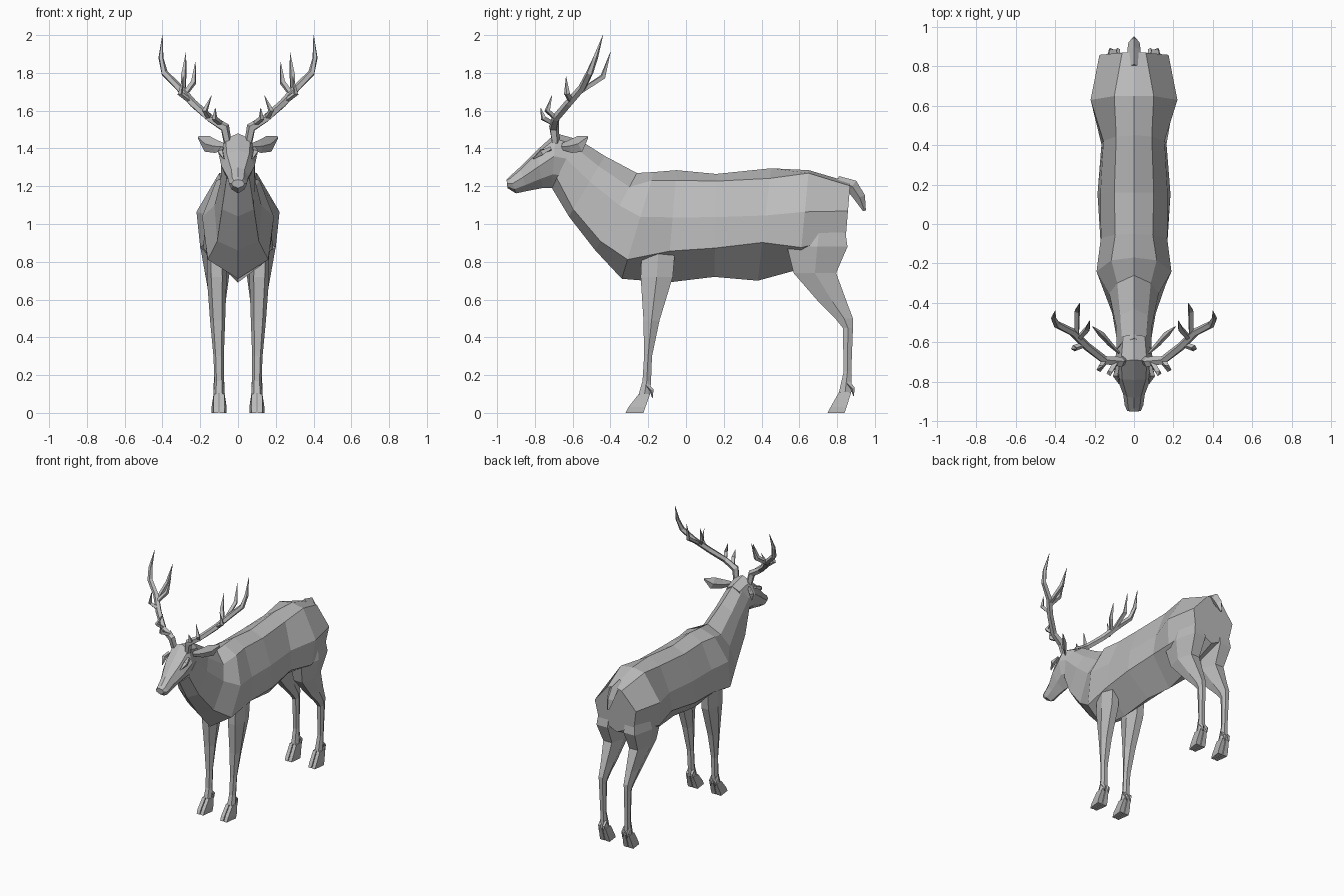
import bpy
import bmesh
from mathutils import Vector

default_cube = bpy.data.objects.get("Cube")
if default_cube:
    bpy.data.objects.remove(default_cube, do_unlink=True)

# One plain coat colour
coat = bpy.data.materials.new("grey_coat")
coat.use_nodes = True
grey = (0.5, 0.5, 0.5, 1.0)
coat.diffuse_color = grey
coat.node_tree.nodes["Principled BSDF"].inputs["Base Color"].default_value = grey


def loft(bm, rings):
    """Skin a list of closed rings and cap both ends."""
    loops = [[bm.verts.new(p) for p in ring] for ring in rings]
    count = len(loops[0])
    for a, b in zip(loops, loops[1:]):
        for i in range(count):
            j = (i + 1) % count
            bm.faces.new((a[i], a[j], b[j], b[i]))
    bm.faces.new(loops[0])
    bm.faces.new(loops[-1])


def finish(name, bm, paired=False):
    """Turn a bmesh into a flat shaded object, mirrored if it is a pair."""
    bmesh.ops.recalc_face_normals(bm, faces=bm.faces)
    mesh = bpy.data.meshes.new(name)
    bm.to_mesh(mesh)
    bm.free()
    mesh.materials.append(coat)
    obj = bpy.data.objects.new(name, mesh)
    bpy.context.collection.objects.link(obj)
    if paired:
        mirror = obj.modifiers.new("mirror", "MIRROR")
        mirror.use_mirror_merge = False
    return obj


def trunk_ring(top_y, top_z, low_y, low_z, back_f, back_w, side_w, belly_f, belly_w):
    """Eight-sided section hung between a top and a bottom point."""
    top, low = Vector((0, top_y, top_z)), Vector((0, low_y, low_z))

    def at(fraction, x):
        point = top.lerp(low, fraction)
        point.x = x
        return point

    edges = [(back_f, back_w), (0.42, side_w), (belly_f, belly_w)]
    left = [at(f, w) for f, w in edges]
    right = [at(f, -w) for f, w in reversed(edges)]
    return [top] + left + [low] + right


def limb_ring(z, front, rear, inner, outer):
    """Six-sided level section of a leg."""
    width, mid = outer - inner, (front + rear) / 2
    a, b = inner + width * 0.22, outer - width * 0.22
    return [(a, front, z), (b, front, z), (outer, mid, z),
            (b, rear, z), (a, rear, z), (inner, mid, z)]


def tube(bm, path, sides=5, flat=1.0):
    """Tapered tube along (x, y, z, radius) points."""
    from math import cos, sin, tau
    points = [Vector(p[:3]) for p in path]
    rings = []
    for i, point in enumerate(points):
        ahead = points[min(i + 1, len(points) - 1)]
        behind = points[max(i - 1, 0)]
        along = (ahead - behind).normalized()
        across = along.cross(Vector((0.3, 1, 0.2)) if flat == 1 else Vector((0, 0, 1))).normalized()
        rise = across.cross(along)
        r = path[i][3]
        rings.append([point + across * (r * flat * cos(tau * k / sides))
                      + rise * (r * sin(tau * k / sides)) for k in range(sides)])
    loft(bm, rings)


# Neck, chest, barrel and rump
torso = [
    (-.58, 1.455, -.71, 1.19, .15, .06, .088, .8, .06),
    (-.43, 1.36, -.62, 1.04, .17, .07, .092, .88, .085),
    (-.26, 1.27, -.48, .86, .18, .085, .125, .88, .11),
    (-.17, 1.275, -.34, .71, .08, .115, .19, .82, .16),
    (-.05, 1.285, -.1, .69, .09, .095, .168, .72, .17),
    (.16, 1.265, .15, .72, .07, .1, .17, .72, .185),
    (.45, 1.295, .38, .7, .09, .09, .155, .66, .165),
    (.65, 1.285, .6, .76, .03, .1, .22, .78, .2),
    (.87, 1.22, .84, .86, .05, .06, .175, .8, .15),
]
bm = bmesh.new()
loft(bm, [trunk_ring(*row) for row in torso])
finish("body", bm)

# Head from poll to muzzle
skull = [
    (-.56, 1.445, -.63, 1.19, .12, .055, .075, .75, .06),
    (-.69, 1.48, -.71, 1.19, .1, .065, .1, .75, .07),
    (-.79, 1.39, -.76, 1.19, .08, .06, .088, .75, .055),
    (-.88, 1.3, -.84, 1.175, .1, .035, .055, .75, .04),
    (-.935, 1.25, -.9, 1.162, .1, .03, .047, .75, .035),
    (-.95, 1.235, -.945, 1.19, .1, .022, .034, .75, .028),
]
bm = bmesh.new()
loft(bm, [trunk_ring(*row) for row in skull])
finish("head", bm)

# Brow ridges over the eyes
bm = bmesh.new()
tube(bm, [(.085, -.715, 1.4, .012), (.092, -.765, 1.38, .018), (.075, -.81, 1.345, .003)], 4)
finish("brows", bm, True)

# Ears
bm = bmesh.new()
tube(bm, [(.075, -.655, 1.41, .018), (.12, -.61, 1.412, .036),
          (.165, -.56, 1.425, .045), (.21, -.52, 1.46, .006)], 4, 0.35)
finish("ears", bm, True)

# Tail
bm = bmesh.new()
tube(bm, [(0, .8, 1.225, .03), (0, .88, 1.2, .036), (0, .92, 1.14, .03), (0, .945, 1.07, .008)], 4, 0.95)
finish("tail", bm)


def leg(name, rows, toe_front, toe_rear):
    """Leg shaft with a cloven hoof and two dewclaws."""
    bm = bmesh.new()
    loft(bm, [limb_ring(*row) for row in rows])
    z, front, rear, inner, outer = rows[-1]
    centre = (inner + outer) / 2
    for side in (-1, 1):
        near, far = centre + side * 0.003, centre + side * 0.04
        top = centre + side * 0.028
        loft(bm, [
            [(near, front, z), (top, front, z), (top, rear, z), (near, rear, z)],
            [(near, toe_front, 0.03), (far - side * 0.01, toe_front, 0.03),
             (far, toe_rear, 0.03), (near, toe_rear, 0.03)],
            [(near, toe_front - 0.015, 0), (far - side * 0.012, toe_front - 0.015, 0),
             (far, toe_rear - 0.01, 0), (near, toe_rear - 0.01, 0)],
        ])
        claw = centre + side * 0.018
        tube(bm, [(claw, rear - 0.02, z + 0.05, .012), (claw, rear + 0.008, z + 0.02, .012),
                  (claw, rear + 0.012, z - 0.02, .002)], 4)
    finish(name, bm, True)


leg("front_legs", [
    (.95, -.23, -.05, .07, .165),
    (.72, -.24, -.07, .06, .165),
    (.49, -.225, -.14, .068, .148),
    (.3, -.222, -.18, .075, .13),
    (.17, -.23, -.185, .075, .125),
    (.1, -.25, -.19, .07, .13),
], -.305, -.215)

leg("hind_legs", [
    (1.05, .6, .83, .05, .17),
    (.88, .535, .855, .03, .2),
    (.74, .57, .795, .045, .175),
    (.59, .7, .85, .065, .148),
    (.5, .79, .884, .075, .138),
    (.45, .83, .884, .08, .132),
    (.22, .835, .875, .08, .125),
    (.11, .81, .875, .072, .128),
], -.01 + .775, .85)

# Antlers: main beam, then tines
beam = [(.055, -.69, 1.43, .022), (.07, -.7, 1.51, .027), (.15, -.69, 1.56, .022),
        (.24, -.62, 1.64, .022), (.31, -.55, 1.72, .021), (.39, -.51, 1.8, .019),
        (.408, -.48, 1.88, .014), (.4, -.44, 2.0, .001)]
tines = [
    [(.09, -.7, 1.53), (.125, -.755, 1.56), (.12, -.77, 1.615)],
    [(.15, -.69, 1.56), (.175, -.735, 1.6), (.14, -.71, 1.68)],
    [(.25, -.61, 1.65), (.305, -.63, 1.69), (.29, -.635, 1.78)],
    [(.28, -.58, 1.69), (.235, -.53, 1.75), (.225, -.49, 1.86)],
    [(.29, -.56, 1.7), (.288, -.44, 1.78), (.275, -.4, 1.91)],
]
bm = bmesh.new()
tube(bm, beam)
for tine in tines:
    tube(bm, [(*point, radius) for point, radius in zip(tine, (.015, .016, .001))], 4)
finish("antlers", bm, True)
